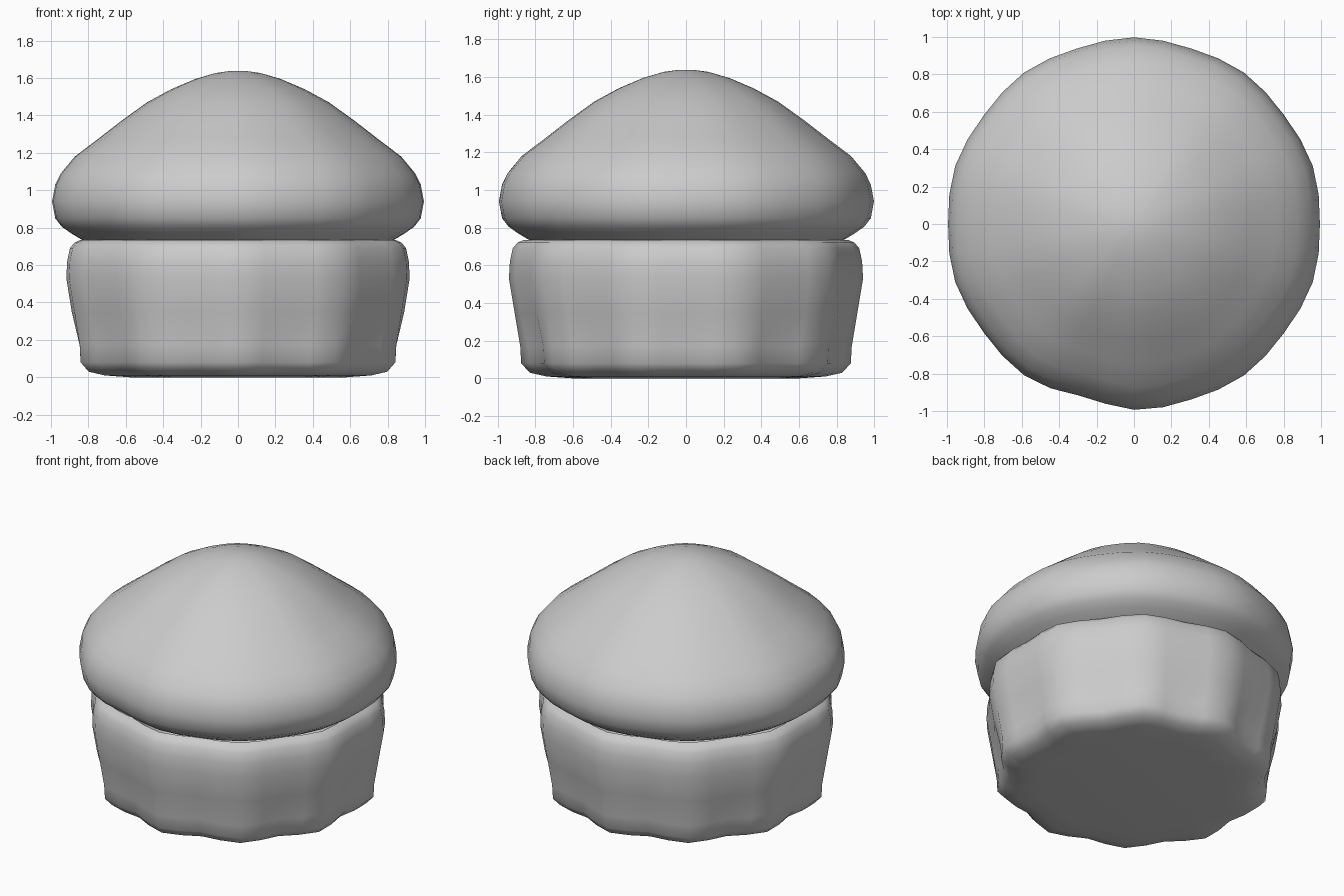
import bpy, bmesh, math

if "Cube" in bpy.data.objects:
    bpy.data.objects.remove(bpy.data.objects["Cube"])


def lathe(name, profile, segments, radius_fn, cap_start=False, cap_end=False):
    """Revolve (radius, z) pairs; radius_fn(angle, z) scales each vertex."""
    bm = bmesh.new()
    rings = []
    for r, z in profile:
        ring = []
        for i in range(segments):
            a = math.pi / 2 + 2 * math.pi * i / segments
            k = r * radius_fn(a, z)
            ring.append(bm.verts.new((k * math.cos(a), k * math.sin(a), z)))
        rings.append(ring)
    for lo, hi in zip(rings, rings[1:]):
        for i in range(segments):
            j = (i + 1) % segments
            bm.faces.new((lo[i], lo[j], hi[j], hi[i]))
    if cap_start:
        bm.faces.new(rings[0][::-1])
    if cap_end:
        bm.faces.new(rings[-1])
    bmesh.ops.recalc_face_normals(bm, faces=bm.faces)
    mesh = bpy.data.meshes.new(name)
    bm.to_mesh(mesh)
    bm.free()
    mesh.shade_smooth()
    obj = bpy.data.objects.new(name, mesh)
    bpy.context.collection.objects.link(obj)
    return obj


def pleat(a, z):
    # ten soft corners, deeper scallops near the foot
    depth = 0.075 if z < 0.2 else 0.045
    corner = 0.5 + 0.5 * math.cos(10 * (a - math.pi / 2))
    return (1 - depth * (1 - corner)) * (1 + 0.012 * math.cos(a) ** 2)


def dome(a, z):
    # nearly round, with a shallow dent at the front left
    d = math.atan2(math.sin(a + 1.83), math.cos(a + 1.83))
    k = 0.99 + 0.008 * math.cos(a) ** 2 + 0.006 * math.cos(10 * (a - math.pi / 2))
    return k - 0.025 * math.exp(-(d / 0.2) ** 2)


# Pleated paper cup
cup = [(0.60, 0.0), (0.74, 0.01), (0.83, 0.03), (0.875, 0.08), (0.88, 0.17),
       (0.91, 0.35), (0.94, 0.53), (0.935, 0.62), (0.92, 0.69), (0.895, 0.72),
       (0.86, 0.735)]
lathe("paper_cup", cup, 40, pleat, cap_start=True)

# Puffed cake top
top = [(0.82, 0.725), (0.85, 0.74), (0.90, 0.77), (0.95, 0.805), (0.985, 0.85),
       (1.002, 0.94), (0.985, 1.03), (0.955, 1.09), (0.88, 1.18), (0.76, 1.27),
       (0.63, 1.37), (0.49, 1.47), (0.36, 1.54), (0.23, 1.595), (0.12, 1.627),
       (0.04, 1.638)]
lathe("cake_top", top, 40, dome, cap_end=True)
